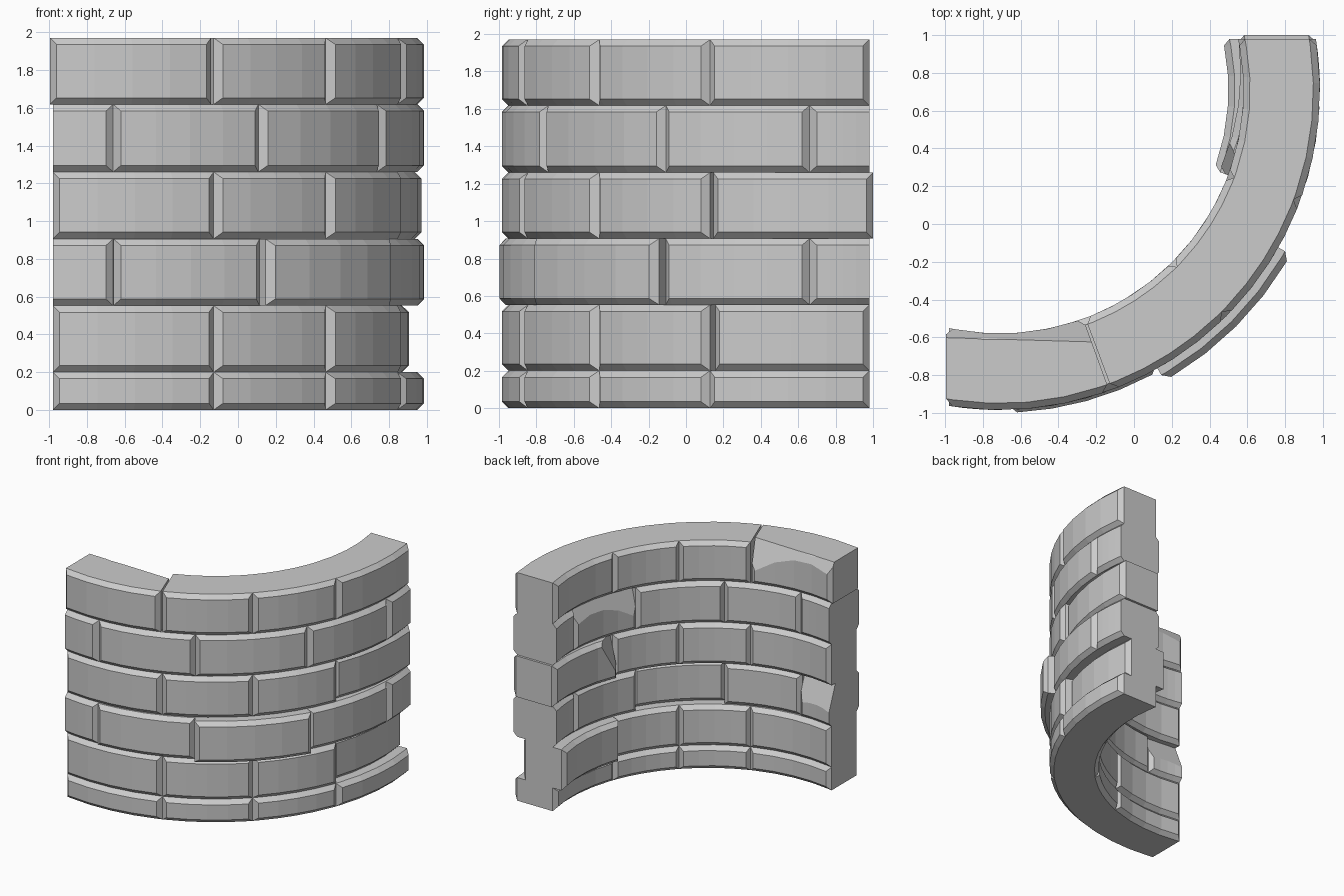
import bpy, bmesh
from math import sin, cos, asin, radians, degrees
from mathutils import Vector

if "Cube" in bpy.data.objects:
    bpy.data.objects.remove(bpy.data.objects["Cube"])

CX, CY = -0.71, 0.71          # arc centre
R_IN, R_OUT = 1.29, 1.695
BEV = 0.035
END = 0.27                    # flat wall ends, measured past the centre
SEGS = 4


def polar(r, deg, z):
    a = radians(deg)
    return Vector((CX + r * cos(a), CY + r * sin(a), z))


def end_angle(joint, side, r, inset, extra):
    """Angle of a brick end: a radial joint, or the flat cut of the wall end (None)."""
    if joint is None:
        a = degrees(asin((END + extra - inset) / r))
        return a if side > 0 else -90 - a
    return joint - side * degrees(inset / 1.5)


def section(z0, z1, b, off):
    """Chamfered brick section, or a plain narrow one when b is 0."""
    p, q = R_IN + off, R_OUT + off
    if b == 0:
        p, q = p + BEV, q - BEV
        return [(p, z0), (p, z0), (p, z1), (p, z1), (q, z1), (q, z1), (q, z0), (q, z0)]
    return [(p + b, z0), (p, z0 + b), (p, z1 - b), (p + b, z1),
            (q - b, z1), (q, z1 - b), (q, z0 + b), (q - b, z0)]


def brick(name, a0, a1, z0, z1, off=(0, 0), flush=False, extra=0, chip=None):
    bm = bmesh.new()
    # stations along the arc: (t, inset at start, inset at end, bevel)
    s_in = 0 if (flush and a0 is None) else BEV
    e_in = 0 if (flush and a1 is None) else BEV
    st = [(i / SEGS, s_in, e_in, BEV) for i in range(SEGS + 1)]
    if s_in:
        st.insert(0, (0, 0, 0, 0))
    if e_in:
        st.append((1, 0, 0, 0))
    rings = []
    for t, si, ei, b in st:
        ring = []
        for r, z in section(z0, z1, b, off[0] + (off[1] - off[0]) * t):
            s = end_angle(a0, -1, r, si, extra)
            e = end_angle(a1, 1, r, ei, extra)
            ring.append(bm.verts.new(polar(r, s + (e - s) * t, z)))
        rings.append(ring)
    for p, q in zip(rings, rings[1:]):
        for i in range(8):
            j = (i + 1) % 8
            bm.faces.new((p[i], p[j], q[j], q[i]))
        # flat top and bottom come from the section's own edges
    bm.faces.new(rings[0])
    bm.faces.new(rings[-1])
    bmesh.ops.remove_doubles(bm, verts=bm.verts, dist=1e-4)
    bmesh.ops.dissolve_degenerate(bm, edges=bm.edges, dist=1e-4)
    # broken corner on the inner side
    if chip:
        a, b, c = [polar(*p) for p in chip]
        n = (b - a).cross(c - a).normalized()
        if n.dot(Vector((CX, CY, 3)) - a) < 0:
            n = -n
        cut = bmesh.ops.bisect_plane(bm, geom=bm.verts[:] + bm.edges[:] + bm.faces[:],
                                     plane_co=a, plane_no=n, clear_outer=True)
        edges = [g for g in cut["geom_cut"] if isinstance(g, bmesh.types.BMEdge)]
        bmesh.ops.holes_fill(bm, edges=edges, sides=0)
    bmesh.ops.recalc_face_normals(bm, faces=bm.faces)
    me = bpy.data.meshes.new(name)
    bm.to_mesh(me)
    bm.free()
    bpy.context.collection.objects.link(bpy.data.objects.new(name, me))


EVEN = [None, -69.5, -45, -20.5, None]
ODD = [None, -88.3, -60.5, -29.5, -1.7, None]
# courses: bottom, top, joints
COURSES = [(0, 0.2, EVEN), (0.2, 0.552, EVEN), (0.552, 0.906, ODD),
           (0.906, 1.26, EVEN), (1.26, 1.618, ODD), (1.618, 1.97, EVEN)]
# knocked-out or shifted bricks: (course, brick) -> radial offset at start and end
SHIFT = {(1, 3): (-0.08, -0.08), (2, 1): (0.015, 0.015), (2, 2): (0.075, 0.075),
         (3, 3): (-0.05, 0.0)}
# chipped bricks: three plane points as radius, angle, height
CHIPS = {(5, 0): [(1.335, -83, 1.97), (1.42, -70, 1.97), (1.29, -70, 1.72)],
         (4, 3): [(1.33, -15, 1.618), (1.39, -29, 1.618), (1.29, -29, 1.38)],
         (3, 3): [(1.25, -14, 1.2), (1.34, -20, 1.22), (1.25, -20, 0.98)],
         (2, 0): [(1.29, -88, 0.68), (1.29, -99, 0.7), (1.37, -93, 0.906)]}
EXTRA = {(3, 3): 0.02, (5, 0): 0.015}

for c, (z0, z1, joints) in enumerate(COURSES):
    for k, (a0, a1) in enumerate(zip(joints, joints[1:])):
        if (c, k) == (5, 0):
            a1 -= 0.5         # open joint on top
        brick(f"brick_course{c + 1}_{k + 1}", a0, a1, z0, z1, SHIFT.get((c, k), (0, 0)),
              joints is ODD, EXTRA.get((c, k), 0), CHIPS.get((c, k)))
